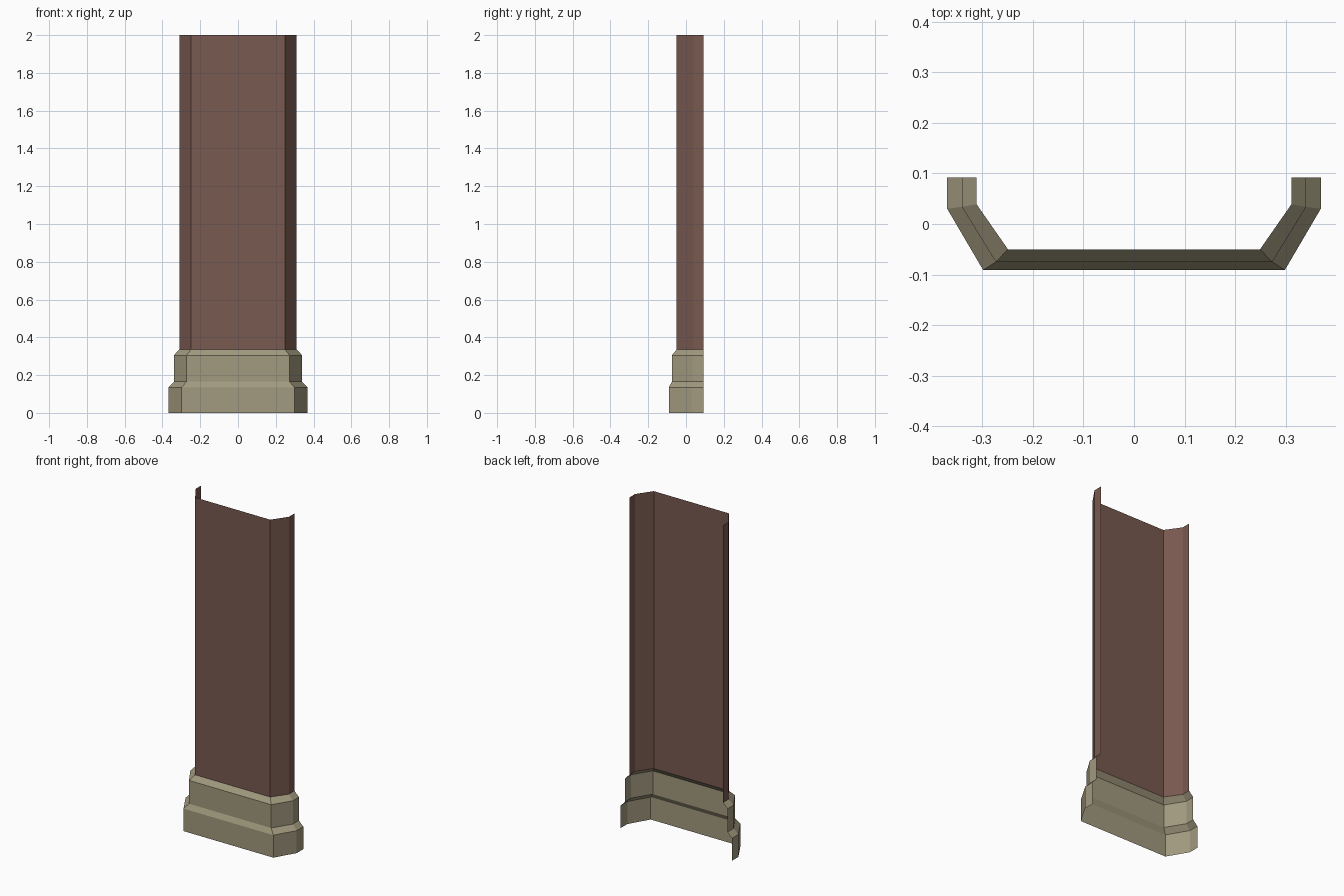
import bpy

if "Cube" in bpy.data.objects:
    bpy.data.objects.remove(bpy.data.objects["Cube"])


def material(name, rgb):
    m = bpy.data.materials.new(name)
    m.diffuse_color = (*rgb, 1)
    m.use_nodes = True
    m.node_tree.nodes["Principled BSDF"].inputs["Base Color"].default_value = m.diffuse_color
    return m


def section(side_x, bend_y, front_x, front_y):
    # Open cross-section, mirrored left to right, back edge at y = 0.092
    half = [(side_x, 0.092), (side_x, bend_y), (front_x, front_y)]
    return [(-x, y) for x, y in half] + half[::-1]


def loft(name, rings, mat):
    # Open shell through stacked cross-sections
    n = len(rings[0][1])
    verts = [(x, y, z) for z, ring in rings for x, y in ring]
    faces = [(k * n + i, k * n + i + 1, (k + 1) * n + i + 1, (k + 1) * n + i)
             for k in range(len(rings) - 1) for i in range(n - 1)]
    mesh = bpy.data.meshes.new(name)
    mesh.from_pydata(verts, [], faces)
    mesh.materials.append(mat)
    obj = bpy.data.objects.new(name, mesh)
    bpy.context.collection.objects.link(obj)
    return obj


shaft = section(0.311, 0.039, 0.249, -0.05)
middle = section(0.34, 0.034, 0.273, -0.075)
bottom = section(0.369, 0.03, 0.298, -0.091)

# Stepped plinth with two sloped ledges
loft("plinth", [(0, bottom), (0.135, bottom), (0.165, middle),
                (0.305, middle), (0.335, shaft)],
     material("olive stone", (0.36, 0.32, 0.21)))

# Plain pilaster shaft, open at the top and back
loft("pilaster_shaft", [(0.335, shaft), (2, shaft)],
     material("red brown", (0.19, 0.10, 0.08)))
